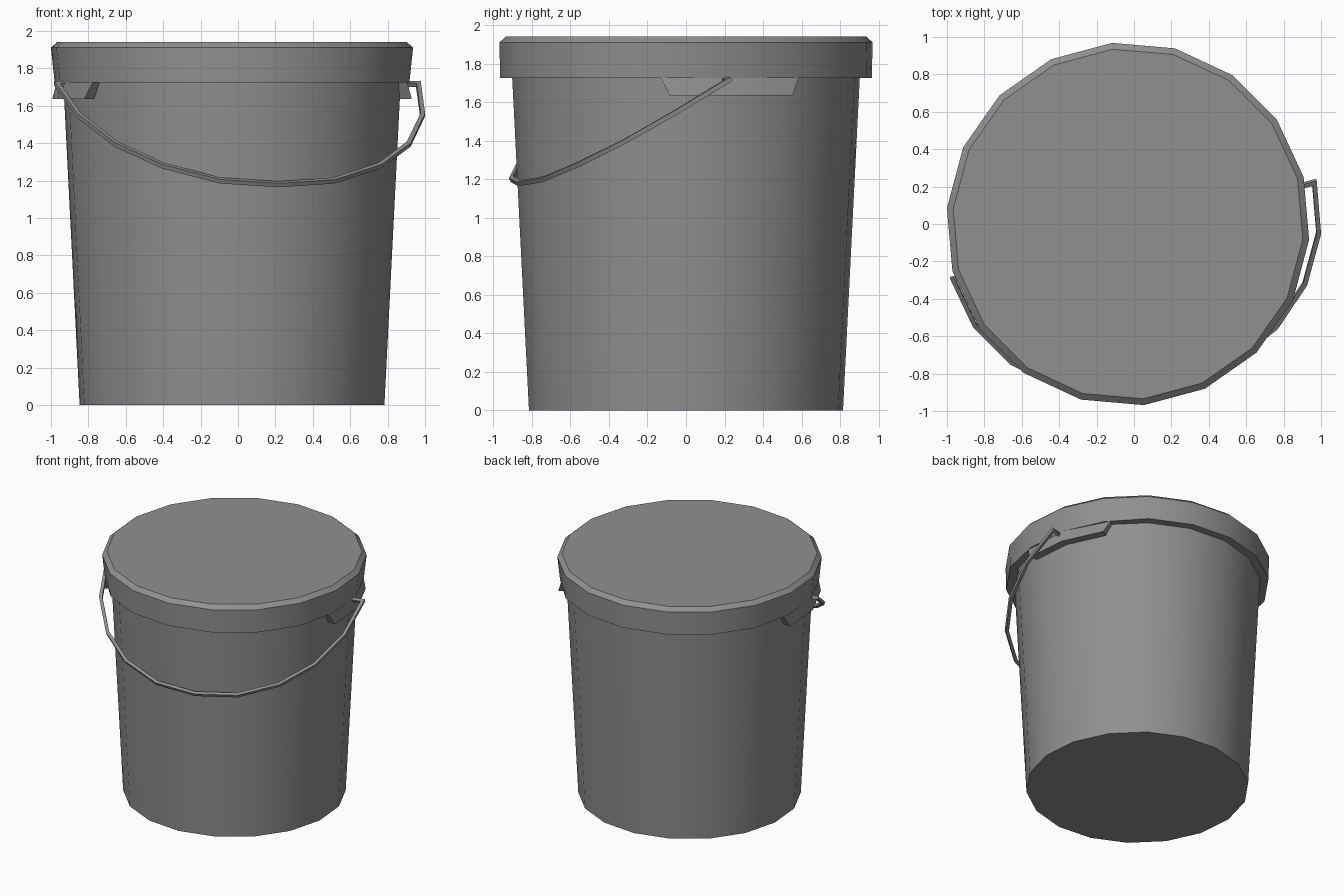
import bpy, bmesh, math
from mathutils import Vector, Matrix

if "Cube" in bpy.data.objects:
    bpy.data.objects.remove(bpy.data.objects["Cube"], do_unlink=True)

CX = -0.032          # the pail sits off centre because the handle sticks out
SIDES = 18
START = -5           # angle of the first corner, in degrees
TABS = (0, 1, 2, 9, 10, 11)   # corners of the rim that carry the two tabs


def make_material(name, value):
    mat = bpy.data.materials.new(name)
    mat.use_nodes = True
    colour = (value, value, value, 1)
    mat.diffuse_color = colour
    mat.node_tree.nodes["Principled BSDF"].inputs["Base Color"].default_value = colour
    return mat


grey = make_material("grey plastic", 0.28)


def finish(bm, name):
    bmesh.ops.recalc_face_normals(bm, faces=bm.faces)
    mesh = bpy.data.meshes.new(name)
    bm.to_mesh(mesh)
    bm.free()
    mesh.materials.append(grey)
    ob = bpy.data.objects.new(name, mesh)
    bpy.context.collection.objects.link(ob)
    bpy.ops.object.select_all(action="DESELECT")
    ob.select_set(True)
    bpy.context.view_layer.objects.active = ob
    bpy.ops.object.shade_smooth_by_angle(angle=math.radians(30))
    return ob


def corner(i, r, z):
    a = math.radians(START + i * 360 / SIDES)
    return Vector((CX + r * math.cos(a), r * math.sin(a), z))


def skirt_radius(i):
    return 0.952 if i % SIDES in TABS else 0.968


def edge_point(t, radius, z):
    """Point on the faceted outline at corner position t (may be fractional)."""
    i = math.floor(t)
    return corner(i, radius(i), z).lerp(corner(i + 1, radius(i + 1), z), t - i)


def bridge(bm, a, b, closed=True):
    for i in range(len(a) if closed else len(a) - 1):
        j = (i + 1) % len(a)
        bm.faces.new((a[i], a[j], b[j], b[i]))


def lathe(name, profile, caps):
    bm = bmesh.new()
    rings = [[bm.verts.new(corner(i, r(i) if callable(r) else r, z))
              for i in range(SIDES)] for r, z in profile]
    for a, b in zip(rings, rings[1:]):
        bridge(bm, a, b)
    for c in caps:
        bm.faces.new(rings[c])
    return finish(bm, name)


# Tapered body and the lid with its bevelled rim
lathe("pail_body", [(0.818, 0), (0.906, 1.74)], (0, -1))
lathe("lid", [(0.938, 1.94), (0.972, 1.91), (skirt_radius, 1.725), (0.9, 1.725)], (0, -1))


# Handle tabs hanging below the rim on both sides
def make_tab(name, first):
    bm = bmesh.new()
    steps = (first, first + 1, first + 2)
    ends = (first - 0.15, first + 1, first + 2.15)

    def row(ts, radius, z):
        return [bm.verts.new(edge_point(t, radius, z)) for t in ts]

    def wall(i):
        return 0.9

    def outer(i):
        return 0.965

    rows = [row(ends, skirt_radius, 1.725), row(steps, outer, 1.635),
            row(steps, wall, 1.635), row(ends, wall, 1.725)]
    for k in range(len(rows)):
        bridge(bm, rows[k], rows[(k + 1) % len(rows)], closed=False)
    for end in (0, -1):
        bm.faces.new([r[end] for r in rows])
    finish(bm, name)


make_tab("left_tab", 0)
make_tab("right_tab", 9)

# Wire handle: half of the path, mirrored, then swept with a square section
half = [(0.315, -0.856, 1.20), (0.6, -0.737, 1.28), (0.81, -0.554, 1.395),
        (0.952, -0.31, 1.55), (1.0, -0.043, 1.715), (0.92, -0.043, 1.715)]
path = [Vector((-x, y, z)) for x, y, z in reversed(half)]
path += [Vector((0, -0.9, 1.18))] + [Vector(p) for p in half]
turn = Matrix.Translation((CX, 0, 0)) @ Matrix.Rotation(math.radians(15), 4, "Z") \
    @ Matrix.Translation((0.02, 0, 0))

bm = bmesh.new()
normal = Vector((0, 0.45, 0.89)).normalized()
rings = []
for i, p in enumerate(path):
    before = (p - path[i - 1]).normalized() if i else Vector()
    after = (path[i + 1] - p).normalized() if i < len(path) - 1 else Vector()
    tangent = (before + after).normalized()
    n = (normal - tangent * normal.dot(tangent))
    if n.length < 0.5:
        n = Vector((0, -0.89, 0.45))
        n -= tangent * n.dot(tangent)
    # Measure the section across the handle's own plane so it never twists
    plane = Vector((0, -0.45, 0.89)).normalized()
    side = tangent.cross(plane).normalized()
    up = side.cross(tangent).normalized()
    miter = 1.0 / max(0.6, tangent.dot(after if after.length else before))
    rings.append([bm.verts.new(turn @ (p + 0.012 * (a * side * miter + b * up)))
                  for a, b in ((1, 1), (-1, 1), (-1, -1), (1, -1))])
for a, b in zip(rings, rings[1:]):
    bridge(bm, a, b)
bm.faces.new(rings[0])
bm.faces.new(rings[-1])
finish(bm, "wire_handle")
